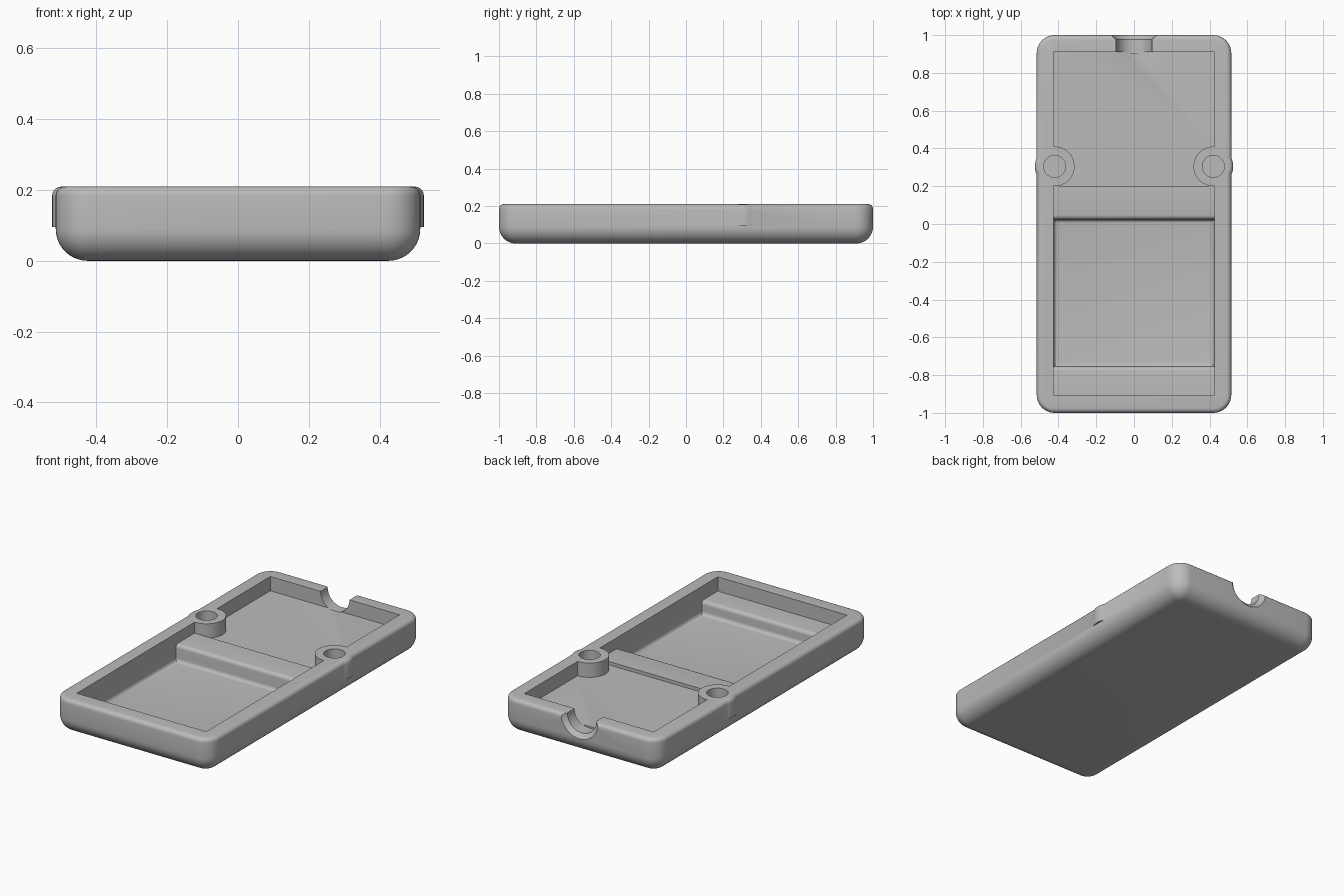
import bpy, bmesh
from math import sin, cos, pi
from mathutils import Matrix

cube = bpy.data.objects.get("Cube")
if cube:
    bpy.data.objects.remove(cube, do_unlink=True)

GREY = (0.5, 0.5, 0.5, 1)
plastic = bpy.data.materials.new("grey plastic")
plastic.use_nodes = True
plastic.diffuse_color = GREY
plastic.node_tree.nodes["Principled BSDF"].inputs["Base Color"].default_value = GREY

HEIGHT = 0.21
BOSS_X, BOSS_Y, BOSS_R = 0.42, 0.305, 0.105


def finish(name, bm, matrix=Matrix()):
    bmesh.ops.recalc_face_normals(bm, faces=bm.faces)
    bm.transform(matrix)
    mesh = bpy.data.meshes.new(name)
    bm.to_mesh(mesh)
    bm.free()
    mesh.materials.append(plastic)
    obj = bpy.data.objects.new(name, mesh)
    bpy.context.collection.objects.link(obj)
    return obj


def loft(name, rings, matrix=Matrix()):
    """Skin a stack of equal-length point rings and cap both ends."""
    bm = bmesh.new()
    rows = [[bm.verts.new(p) for p in ring] for ring in rings]
    n = len(rows[0])
    for a, b in zip(rows, rows[1:]):
        for i in range(n):
            j = (i + 1) % n
            bm.faces.new((a[i], a[j], b[j], b[i]))
    bm.faces.new(rows[0])
    bm.faces.new(rows[-1])
    return finish(name, bm, matrix)


def circle(r, z, n=64):
    return [(r * cos(2 * pi * i / n), r * sin(2 * pi * i / n), z) for i in range(n)]


def rounded_rect(inset, z, half_x=0.515, half_y=1.0, radius=0.095, seg=10):
    pts = []
    for k, (sx, sy) in enumerate([(1, 1), (-1, 1), (-1, -1), (1, -1)]):
        for i in range(seg + 1):
            a = pi / 2 * (k + i / seg)
            r = radius - inset
            pts.append((sx * (half_x - radius) + r * cos(a),
                        sy * (half_y - radius) + r * sin(a), z))
    return pts


def fillet(radius, seg):
    """Pairs of inset and height for a quarter round, from flat to upright."""
    return [(radius * (1 - sin(pi / 2 * i / seg)), radius * (1 - cos(pi / 2 * i / seg)))
            for i in range(seg + 1)]


def combine(target, tool, operation):
    mod = target.modifiers.new("combine", 'BOOLEAN')
    mod.operation = operation
    mod.solver = 'EXACT'
    mod.object = tool
    bpy.context.view_layer.objects.active = target
    bpy.ops.object.modifier_apply(modifier=mod.name)
    bpy.data.objects.remove(tool, do_unlink=True)


# Outer shell: large round below, small round at the rim
bottom = [rounded_rect(d, z) for d, z in fillet(0.09, 10)]
rim = [rounded_rect(d, HEIGHT - z) for d, z in reversed(fillet(0.025, 5))]
case = loft("case_half", bottom + rim)

# Screw boss bulges on both sides
for side in (-1, 1):
    top = [circle(BOSS_R - d, HEIGHT - 0.0005 - z) for d, z in reversed(fillet(0.025, 5))]
    bulge = loft("boss_bulge", [circle(BOSS_R, 0.095)] + top,
                 Matrix.Translation((side * BOSS_X, BOSS_Y, 0)))
    combine(case, bulge, 'UNION')

# Cavity: stepped floor profile with a deep front compartment
FLOOR, RIB, DEEP = 0.125, 0.145, 0.045
profile = [(-0.905, 0.3), (-0.905, FLOOR), (-0.755, FLOOR), (-0.755, DEEP),
           (0.025, DEEP), (0.025, RIB), (0.2, RIB), (0.2, FLOOR),
           (0.91, FLOOR), (0.91, 0.3)]
bm = bmesh.new()
face = bm.faces.new([bm.verts.new((-0.425, y, z)) for y, z in profile])
new = bmesh.ops.extrude_face_region(bm, geom=[face])["geom"]
bmesh.ops.translate(bm, vec=(0.85, 0, 0),
                    verts=[v for v in new if isinstance(v, bmesh.types.BMVert)])
bmesh.ops.recalc_face_normals(bm, faces=bm.faces)


def is_rounded(edge):
    a, b = (v.co for v in edge.verts)
    floor_edge = max(a.z, b.z) < DEEP + 0.001
    lip = abs(a.y - b.y) < 0.001 and abs(a.z - b.z) < 0.001 and (
        abs(a.y + 0.755) < 0.001 or abs(a.y - 0.025) < 0.001)
    return floor_edge or lip


bmesh.ops.bevel(bm, geom=[e for e in bm.edges if is_rounded(e)], offset=0.022,
                segments=5, profile=0.5, affect='EDGES', clamp_overlap=True)
cavity = finish("cavity", bm)

# Leave the bosses standing inside the cavity
for side in (-1, 1):
    column = loft("boss_column", [circle(BOSS_R, 0.02), circle(BOSS_R, 0.4)],
                  Matrix.Translation((side * BOSS_X, BOSS_Y, 0)))
    combine(cavity, column, 'DIFFERENCE')
combine(case, cavity, 'DIFFERENCE')

# Screw holes
for side in (-1, 1):
    hole = loft("screw_hole", [circle(0.058, 0.1), circle(0.058, 0.3)],
                Matrix.Translation((side * BOSS_X, BOSS_Y, 0)))
    combine(case, hole, 'DIFFERENCE')

# Flared cable notch in the back wall
notch = loft("cable_notch",
             [circle(0.095, 0.903), circle(0.095, 0.977), circle(0.133, 1.01)],
             Matrix.Translation((0, 0, HEIGHT)) @ Matrix.Rotation(-pi / 2, 4, 'X'))
combine(case, notch, 'DIFFERENCE')

# Smooth rounds, crisp edges
bpy.ops.object.select_all(action='DESELECT')
case.select_set(True)
bpy.context.view_layer.objects.active = case
bpy.ops.object.shade_smooth_by_angle(angle=pi / 6)
